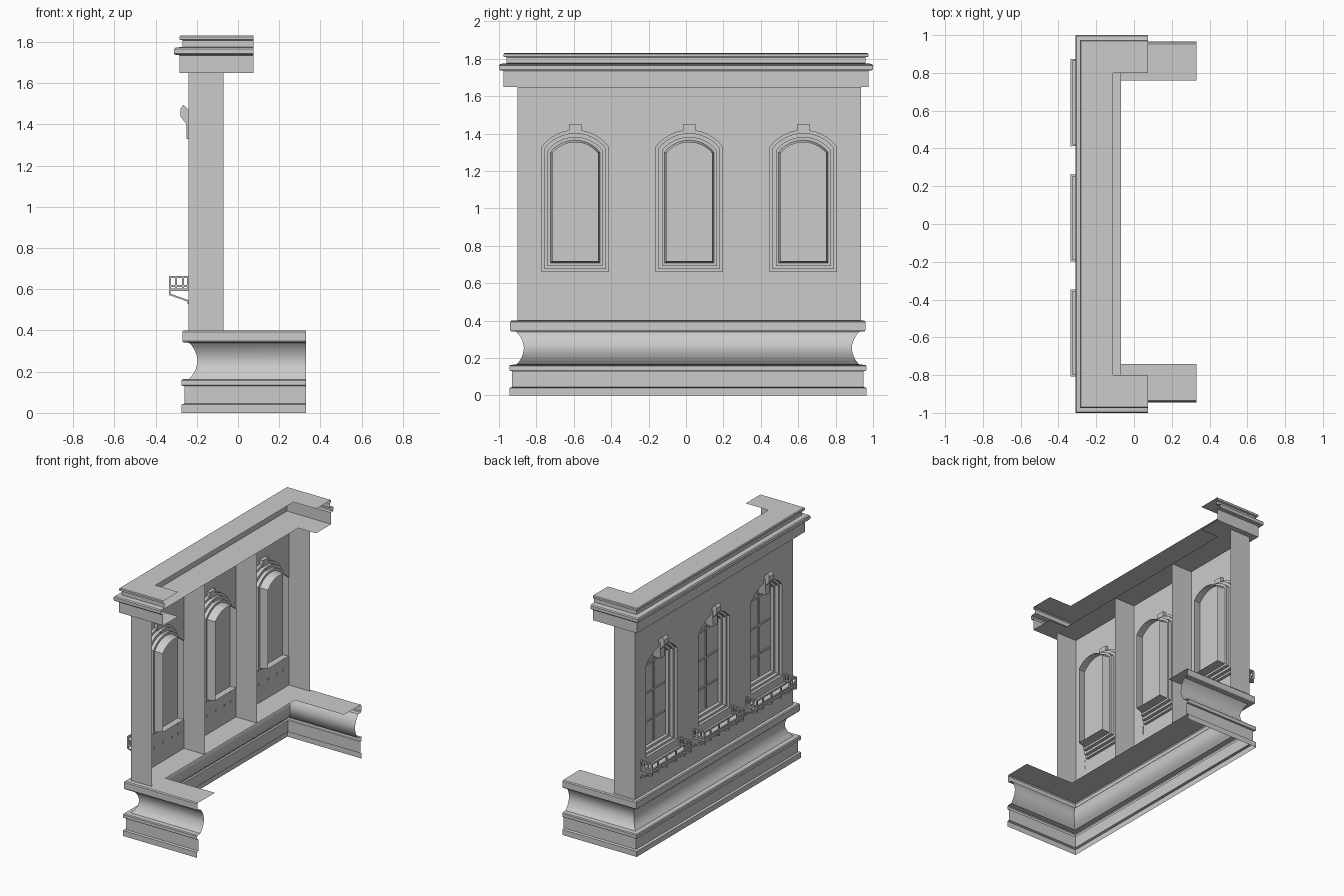
import bpy, bmesh, math
from mathutils import Vector

if "Cube" in bpy.data.objects:
    bpy.data.objects.remove(bpy.data.objects["Cube"])

stone = bpy.data.materials.new("grey_stone")
stone.use_nodes = True
GREY = (0.6, 0.6, 0.6, 1)
stone.diffuse_color = GREY
stone.node_tree.nodes["Principled BSDF"].inputs["Base Color"].default_value = GREY

OUT, INN = -0.24, -0.07            # outer and inner wall depth
LOW, HIGH = 0.40, 1.65             # wall height range
BAYS = [(-0.90, -0.285), (-0.285, 0.32), (0.32, 0.935)]


def finish(bm, name, smooth=False, recalc=True):
    if recalc:
        bmesh.ops.recalc_face_normals(bm, faces=bm.faces)
    mesh = bpy.data.meshes.new(name)
    bm.to_mesh(mesh)
    bm.free()
    obj = bpy.data.objects.new(name, mesh)
    bpy.context.collection.objects.link(obj)
    mesh.materials.append(stone)
    if smooth:
        bpy.ops.object.select_all(action="DESELECT")
        obj.select_set(True)
        bpy.context.view_layer.objects.active = obj
        bpy.ops.object.shade_smooth_by_angle(angle=math.radians(30))
    return obj


def add_box(bm, x0, x1, y0, y1, z0, z1):
    made = bmesh.ops.create_cube(bm, size=1)["verts"]
    for v in made:
        v.co = Vector(((x0 + x1) / 2 + v.co.x * (x1 - x0),
                       (y0 + y1) / 2 + v.co.y * (y1 - y0),
                       (z0 + z1) / 2 + v.co.z * (z1 - z0)))


def add_prism(bm, outline, axis, a, b):
    """Extrude a 2D outline along x (outline is y,z) or y (outline is x,z)."""
    def place(p, t):
        return (t, p[0], p[1]) if axis == "x" else (p[0], t, p[1])
    front = [bm.verts.new(place(p, a)) for p in outline]
    back = [bm.verts.new(place(p, b)) for p in outline]
    bm.faces.new(front)
    bm.faces.new(back[::-1])
    bridge(bm, front, back)


def bridge(bm, a, b):
    n = len(a)
    for i in range(n):
        bm.faces.new((a[i], a[(i + 1) % n], b[(i + 1) % n], b[i]))


def sweep_around(name, profile, y0, y1, x_end):
    """Carry an (offset, z) profile around the U-shaped plan of the wall."""
    bm = bmesh.new()
    rows = []
    for d, z in profile:
        plan = [(x_end, y0 - d), (OUT - d, y0 - d), (OUT - d, y1 + d), (x_end, y1 + d)]
        rows.append([bm.verts.new((x, y, z)) for x, y in plan])
    for low, high in zip(rows, rows[1:]):
        for i in range(3):
            bm.faces.new((low[i + 1], low[i], high[i], high[i + 1]))
    return finish(bm, name, smooth=True, recalc=False)


# Base moulding: plinth, fillet, hollow cove, top band and ledge
cove = []
for i in range(11):
    t = i / 10
    cove.append((-0.003 - 0.04 * math.sin(math.pi * t) ** 0.8, 0.165 + 0.175 * t))
base = ([(0.035, 0), (0.035, 0.04), (0.02, 0.045), (0.02, 0.13), (0.032, 0.132),
         (0.035, 0.137), (0.035, 0.157), (0.03, 0.163)] + cove +
        [(0.025, 0.342), (0.03, 0.348), (0.03, 0.393), (0.024, LOW), (-0.17, LOW)])
sweep_around("base_moulding", base, -0.91, 0.93, 0.33)

# Cornice: open behind, with a soffit and a top ledge
cornice = [(-0.13, HIGH), (0.045, HIGH), (0.045, 0.085 + HIGH), (0.065, 1.738), (0.07, 1.743),
           (0.07, 1.765), (0.064, 1.772), (0.03, 1.776), (0.03, 1.808),
           (0.045, 1.811), (0.045, 1.825), (0.04, 1.83), (-0.13, 1.83)]
sweep_around("cornice", cornice, -0.93, 0.93, 0.075)


def arch(cy, w, bottom, spring, apex, steps=12):
    """Segmental-arched opening outline as (y, z) points."""
    rise = apex - spring
    r = (w * w + rise * rise) / (2 * rise)
    half = math.asin(w / r)
    pts = [(cy - w, bottom), (cy + w, bottom)]
    for i in range(steps + 1):
        a = half - 2 * half * i / steps
        pts.append((cy + r * math.sin(a), apex - r + r * math.cos(a)))
    return pts


# Opening steps: inset from the outer outline, and depth
STEPS = [(0, OUT), (0, -0.22), (0.015, -0.22), (0.015, -0.195),
         (0.033, -0.195), (0.033, -0.17), (0.048, -0.17), (0.058, -0.11)]
PANE = 6


def wall_bay(index, y0, y1):
    cy = (y0 + y1) / 2
    bm = bmesh.new()
    rings = []
    for inset, x in STEPS:
        pts = arch(cy, 0.18 - inset, 0.66 + inset, 1.33 - 0.6 * inset, 1.42 - 1.15 * inset)
        rings.append([bm.verts.new((x, y, z)) for y, z in pts])
    for a, b in zip(rings, rings[1:]):
        bridge(bm, a, b)
    bm.faces.new(rings[PANE])
    # Outer wall face around the opening
    edge = [bm.verts.new((OUT, y, z)) for y, z in
            ((y0, LOW), (y1, LOW), (y1, HIGH), (y0, HIGH))]
    loops = []
    for ring in (edge, rings[0]):
        for i, v in enumerate(ring):
            nxt = ring[(i + 1) % len(ring)]
            loops.append(bm.edges.get((v, nxt)) or bm.edges.new((v, nxt)))
    bmesh.ops.triangle_fill(bm, edges=loops, use_beauty=True, normal=(-1, 0, 0))
    # Side and top flanges
    back = [bm.verts.new((INN, v.co.y, v.co.z)) for v in edge]
    for i in (1, 2, 3):
        j = (i + 1) % 4
        bm.faces.new((edge[i], edge[j], back[j], back[i]))
    finish(bm, f"wall_bay_{index}", smooth=True)

    # Glazing bars
    bm = bmesh.new()
    add_box(bm, -0.18, -0.171, cy - 0.006, cy + 0.006, 0.71, 1.36)
    for z in (0.87, 1.08, 1.29):
        add_box(bm, -0.179, -0.171, cy - 0.13, cy + 0.13, z - 0.006, z + 0.006)
    finish(bm, f"glazing_bars_{index}")

    # Keystone with its projecting ornament
    bm = bmesh.new()
    add_prism(bm, [(cy - 0.022, 1.33), (cy + 0.022, 1.33), (cy + 0.03, 1.40), (cy - 0.03, 1.40)],
              "x", -0.25, -0.19)
    add_box(bm, -0.25, -0.215, cy - 0.033, cy + 0.033, 1.40, 1.45)
    add_prism(bm, [(OUT, 1.39), (-0.262, 1.415), (-0.28, 1.44), (-0.28, 1.475),
                   (-0.265, 1.495), (OUT, 1.47)], "y", cy - 0.026, cy + 0.026)
    finish(bm, f"keystone_{index}")


def balcony(index, cy):
    front, half = -0.335, 0.23
    stations = [s * d for d in (0.055, 0.155, 0.225) for s in (-1, 1)]
    bm = bmesh.new()
    # Floor edge beams and thin deck
    add_box(bm, front, OUT, cy - half, cy + half, 0.592, 0.604)
    # Rails on the front and the two ends
    for z in (0.612, 0.655):
        add_box(bm, front, front + 0.01, cy - half, cy + half, z, z + 0.009)
        for s in (-1, 1):
            y = cy + s * (half - 0.005)
            add_box(bm, front, OUT + 0.004, y - 0.005, y + 0.005, z, z + 0.009)
    # Posts
    for d in stations:
        add_box(bm, front, front + 0.01, cy + d - 0.006, cy + d + 0.006, 0.60, 0.66)
    for s in (-1, 1):
        for x in (-0.305, -0.272, -0.248):
            y = cy + s * (half - 0.005)
            add_box(bm, x, x + 0.009, y - 0.005, y + 0.005, 0.60, 0.66)
    finish(bm, f"balcony_{index}")

    # Slim raking brackets anchored through the wall
    bm = bmesh.new()
    for d in stations:
        y = cy + d
        add_prism(bm, [(front, 0.592), (front, 0.572), (OUT, 0.538), (OUT, 0.547),
                       (front + 0.008, 0.578), (front + 0.008, 0.592)], "y", y - 0.005, y + 0.005)
        add_box(bm, OUT - 0.004, OUT + 0.004, y - 0.006, y + 0.006, 0.528, 0.543)
    finish(bm, f"balcony_brackets_{index}")


for number, (start, end) in enumerate(BAYS, 1):
    wall_bay(number, start, end)
    balcony(number, (start + end) / 2 + 0.015)
